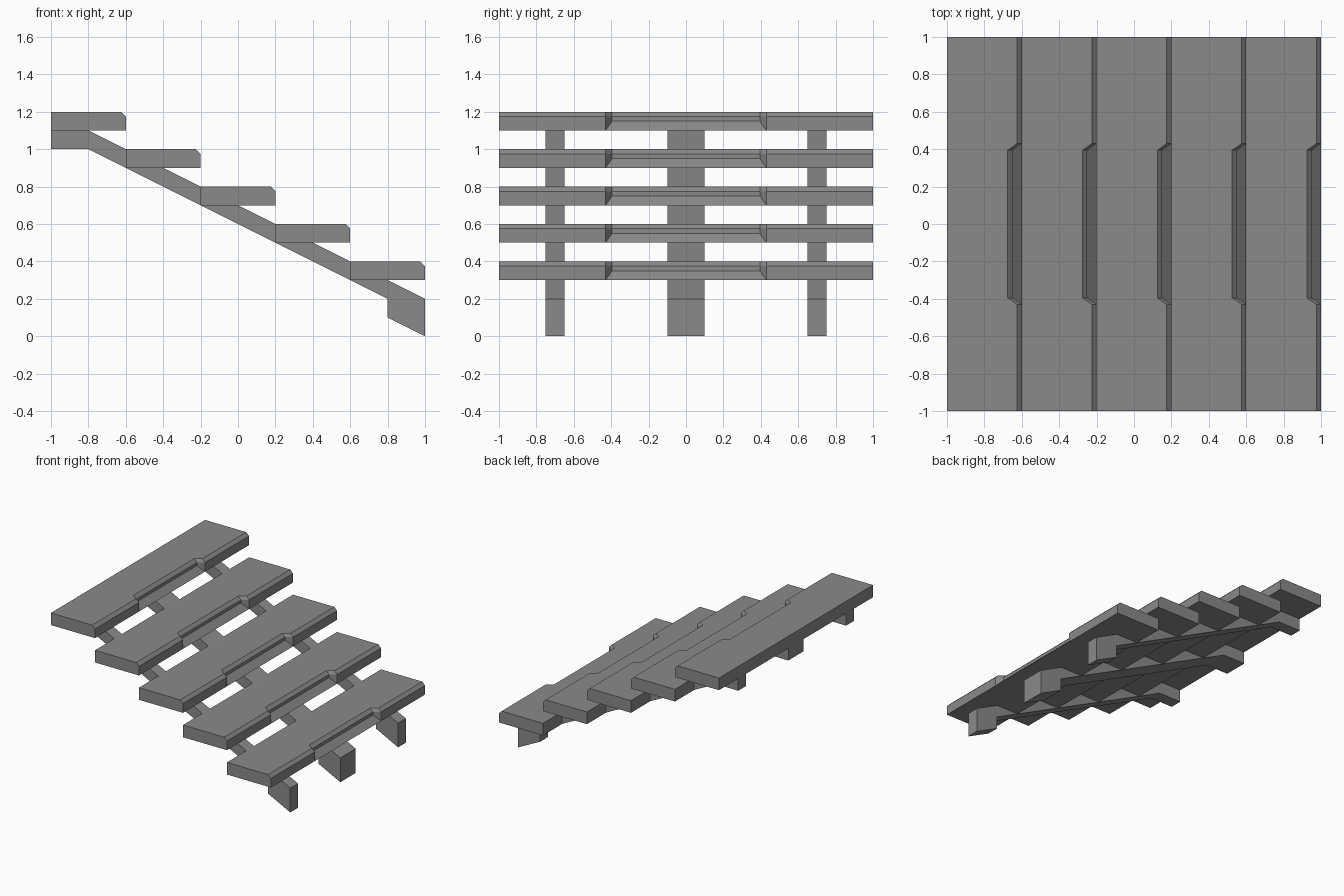
import bpy
import bmesh

if "Cube" in bpy.data.objects:
    bpy.data.objects.remove(bpy.data.objects["Cube"])

grey = bpy.data.materials.new("weathered grey")
grey.diffuse_color = (0.25, 0.255, 0.25, 1)
grey.use_nodes = True
grey.node_tree.nodes["Principled BSDF"].inputs["Base Color"].default_value = grey.diffuse_color


def loft(name, sections, location=(0, 0, 0)):
    """Skin a list of (y, [(x, z), ...]) sections and cap both ends."""
    bm = bmesh.new()
    rings = [[bm.verts.new((x, y, z)) for x, z in prof] for y, prof in sections]
    for a, b in zip(rings, rings[1:]):
        n = len(a)
        for i in range(n):
            j = (i + 1) % n
            bm.faces.new((a[i], a[j], b[j], b[i]))
    bm.faces.new(rings[0])
    bm.faces.new(rings[-1])
    bmesh.ops.remove_doubles(bm, verts=bm.verts, dist=1e-4)
    bmesh.ops.recalc_face_normals(bm, faces=bm.faces)
    mesh = bpy.data.meshes.new(name)
    bm.to_mesh(mesh)
    bm.free()
    mesh.materials.append(grey)
    ob = bpy.data.objects.new(name, mesh)
    ob.location = location
    bpy.context.collection.objects.link(ob)
    return ob


# Treads: chamfered front edge with a worn recess in the middle
plain = [(-0.2, 0), (0.2, 0), (0.2, 0), (0.2, 0.075), (0.175, 0.1), (-0.2, 0.1)]
worn = [(-0.2, 0), (0.2, 0), (0.15, 0.05), (0.15, 0.075), (0.125, 0.1), (-0.2, 0.1)]
tread = [(-1, plain), (-0.43, plain), (-0.395, worn),
         (0.395, worn), (0.43, plain), (1, plain)]
for i in range(5):
    loft(f"tread_{i + 1}", tread, (-0.8 + 0.4 * i, 0, 1.1 - 0.2 * i))

# Sloping stringers: a wide one in the centre, narrow ones at the sides
stringer = [(-1, 1.0), (-0.8, 1.0), (0.8, 0.2), (0.8, 0.1),
            (1, 0), (1, 0.2), (-0.8, 1.1), (-1, 1.1)]
for name, y, half in (("left_stringer", -0.7, 0.05),
                      ("centre_stringer", 0, 0.1),
                      ("right_stringer", 0.7, 0.05)):
    loft(name, [(-half, stringer), (half, stringer)], (0, y, 0))
